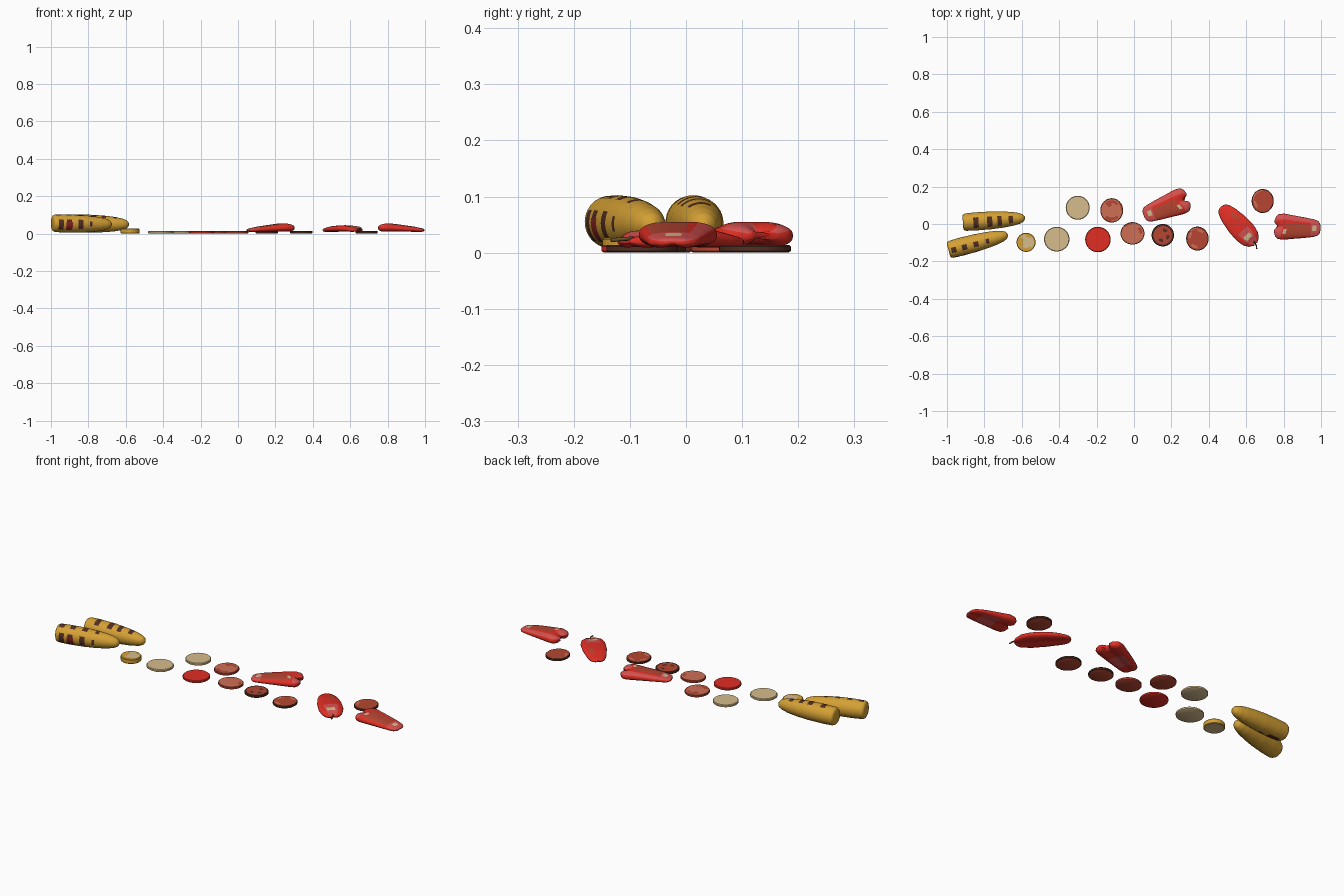
import bpy, math, random
from mathutils import Vector, Matrix

if "Cube" in bpy.data.objects:
    bpy.data.objects.remove(bpy.data.objects["Cube"])

random.seed(4)


def lin(v):
    v /= 255
    return v / 12.92 if v <= 0.04045 else ((v + 0.055) / 1.055) ** 2.4


COLOURS = {
    "corn gold": (212, 160, 52), "char brown": (82, 46, 34), "tan flesh": (214, 188, 140),
    "skin red": (224, 46, 36), "salmon": (206, 110, 84), "brick": (182, 70, 50),
    "pepper pink": (214, 82, 80), "stem olive": (104, 84, 40), "maroon char": (135, 34, 34),
}
MATS = {}
for n, c in COLOURS.items():
    m = bpy.data.materials.new(n)
    m.diffuse_color = (*[lin(v) for v in c], 1)
    m.use_nodes = True
    m.node_tree.nodes["Principled BSDF"].inputs["Base Color"].default_value = m.diffuse_color
    MATS[n] = m


def curve(points, t):
    """Piecewise linear look-up in (t, value) pairs."""
    for (a, va), (b, vb) in zip(points, points[1:]):
        if t <= b:
            return va + (vb - va) * (t - a) / max(b - a, 1e-9)
    return points[-1][1]


def loft(name, rings, matrix, paint, sharp=40):
    """Skin closed rings; paint(i, j) names the material of each face."""
    n = len(rings[0])
    verts = [p for r in rings for p in r]
    faces, names = [], []
    for i in range(len(rings) - 1):
        for j in range(n):
            k = (j + 1) % n
            faces.append((i * n + j, i * n + k, (i + 1) * n + k, (i + 1) * n + j))
            names.append(paint(i, j))
    faces.append(tuple(reversed(range(n))))
    names.append(paint(0, 0))
    faces.append(tuple(range(len(verts) - n, len(verts))))
    names.append(paint(len(rings) - 2, 0))
    me = bpy.data.meshes.new(name)
    me.from_pydata(verts, [], faces)
    used = sorted(set(names))
    for u in used:
        me.materials.append(MATS[u])
    for p, u in zip(me.polygons, names):
        p.material_index = used.index(u)
    me.shade_smooth()
    me.set_sharp_from_angle(angle=math.radians(sharp))
    ob = bpy.data.objects.new(name, me)
    ob.matrix_world = matrix
    bpy.context.collection.objects.link(ob)
    return ob


def along(a, b):
    """Matrix placing local x from point a towards b, in plan."""
    d = Vector(b) - Vector(a)
    return Matrix.Translation((a[0], a[1], 0)) @ Matrix.Rotation(math.atan2(d.y, d.x), 4, 'Z'), d.length


# Grilled corn cobs; each char patch is (t centre, half length, angle from, angle to, colour)
COB = [(0, .034), (.012, .042), (.04, .0465), (.2, .0485), (.45, .0475), (.65, .043),
       (.8, .037), (.91, .029), (.97, .020), (1, .006)]


def cob(name, a, b, patches):
    m, L = along(a, b)
    S, N = 70, 40
    ts = [0, .012] + [.03 + .97 * i / S for i in range(S + 1)]
    rings = []
    for t in ts:
        r, zc = curve(COB, t), .055 - .006 * t
        rings.append([(L * t, r * math.cos(2 * math.pi * j / N), zc + r * math.sin(2 * math.pi * j / N))
                      for j in range(N)])

    def paint(i, j):
        t, ang = (ts[i] + ts[i + 1]) / 2, 360 * (j + .5) / N
        for c, w, lo, hi, col in patches:
            if abs(t - c) < w and lo < ang < hi:
                return col
        return "corn gold"
    loft(name, rings, m, paint, 60)


CH, MA = "char brown", "maroon char"
cob("corn_cob_back", (-.915, .009), (-.583, .032),
    [(.21, .042, 66, 138, CH), (.43, .04, 66, 138, CH), (.59, .036, 66, 135, CH), (.77, .03, 66, 130, CH),
     (.19, .05, 235, 262, MA), (.19, .1, 222, 275, CH), (.4, .04, 230, 262, CH)])
cob("corn_cob_front", (-.992, -.139), (-.675, -.057),
    [(.09, .04, 80, 118, CH), (.27, .04, 80, 118, CH), (.46, .04, 80, 118, CH), (.65, .03, 80, 115, CH),
     (.25, .055, 168, 212, MA), (.11, .045, 155, 222, CH), (.25, .045, 155, 222, CH),
     (.45, .04, 155, 218, CH), (.62, .02, 160, 200, CH)])


# Round vegetable slices
def slice_(name, x, y, rx, ry, h, side, top, spots="char brown", odds=0.0, rim=None):
    N = 40
    prof = [(.05, 0), (.93, 0), (1, .003), (1, h - .003), (.95, h), (.82, h), (.6, h), (.35, h), (.05, h)]
    rings = [[(rx * k * math.cos(2 * math.pi * j / N), ry * k * math.sin(2 * math.pi * j / N), z)
              for j in range(N)] for k, z in prof]
    dirt = {(i, j) for i in range(4, 7) for j in range(N // 5) if random.random() < odds}

    def paint(i, j):
        if i < 1:
            return top if top != "salmon" else "brick"
        if i < 4:
            return side
        if (i, j // 5) in dirt:
            return spots
        return rim if rim and i == 4 else top
    loft(name, rings, Matrix.Translation((x, y, 0)), paint)


slice_("corn_slice", -.577, -.098, .051, .051, .026, "corn gold", "tan flesh", "corn gold", .35, "corn gold")
slice_("onion_slice_front", -.413, -.081, .068, .066, .014, "tan flesh", "tan flesh")
slice_("onion_slice_back", -.301, .087, .064, .064, .014, "tan flesh", "tan flesh")
slice_("tomato_slice_red", -.193, -.083, .068, .068, .014, "skin red", "skin red")
slice_("tomato_slice_back", -.119, .073, .061, .065, .014, "brick", "salmon", "brick", .15)
slice_("tomato_slice_middle", -.008, -.050, .064, .060, .014, "brick", "salmon", "brick", .05)
slice_("tomato_slice_charred", .154, -.060, .060, .060, .014, "char brown", "brick", "char brown", .25, "char brown")
slice_("tomato_slice_front", .339, -.078, .060, .064, .014, "char brown", "brick", "salmon", .12)
slice_("tomato_slice_right", .688, .123, .059, .064, .014, "char brown", "brick", "salmon", .08)


# Roasted pepper halves: domed, with a lobed wide end
def pepper(name, a, b, width, height, notch, paint_uv):
    m, L = along(a, b)
    S, N = 36, 48
    us = [.5 - .5 * math.cos(math.pi * i / S) for i in range(S + 1)]
    rings = []
    for u in us:
        w, h, g = curve(width, u), curve(height, u), u ** 4
        ring = []
        for j in range(N):
            an = 2 * math.pi * j / N
            c, s = math.cos(an), math.sin(an)
            v = math.copysign(abs(c) ** .85, c)
            z = .5 * h * math.copysign(abs(s) ** .8, s)
            dip = math.exp(-(v * 2.6) ** 2)
            z *= 1 - (.22 * g if s > 0 else .45) * dip
            mid = .007 + .5 * curve(height, min(max(u, .08), .92))
            ring.append((L * u - notch * g * dip, w * v, mid + z))
        rings.append(ring)

    def paint(i, j):
        an = 2 * math.pi * (j + .5) / N
        return paint_uv((us[i] + us[i + 1]) / 2, math.cos(an), math.sin(an))
    loft(name, rings, m, paint, 70)


FLARE = [(0, .012), (.015, .028), (.06, .040), (.15, .047), (.35, .055), (.6, .063),
         (.8, .070), (.92, .066), (.975, .052), (1, .030)]
RISE = [(0, .006), (.015, .014), (.06, .021), (.2, .029), (.5, .040), (.8, .050),
        (.92, .046), (.975, .034), (1, .016)]
LEAF = [(0, .010), (.02, .024), (.07, .036), (.2, .049), (.45, .060), (.7, .062),
        (.86, .052), (.95, .036), (1, .012)]
LOW = [(0, .006), (.02, .014), (.08, .023), (.3, .034), (.6, .038), (.85, .033), (.95, .022), (1, .008)]


def paint_flare(u, v, s):
    """Skin with a grilled patch on the dome and pink flesh around it; v > 0 is the front."""
    if s < -.3 and .25 < u < .65 and abs(v) < .6:
        return "pepper pink"
    if s < .25 or abs(v) > .9:
        return "skin red"
    if (.1 < u < .17 and -.2 < v < .25) or (.74 < u < .82 and .1 < v < .45):
        return "tan flesh"
    if .2 < u < .8 and -.3 < v < .8:
        return "brick"
    return "pepper pink" if u < .2 or v < -.55 or (u > .84 and v > 0) else "skin red"


def paint_leaf(u, v, s):
    if s > .3 and .2 < u < .42 and .15 < v < .5:
        return "brick"
    if s > .3 and .76 < u < .84 and -.35 < v < .2:
        return "tan flesh"
    return "pepper pink" if s > .3 and u > .65 and -.5 < v < .5 else "skin red"


pepper("pepper_half_left", (.052, .045), (.290, .137), FLARE, RISE, .03,
       lambda u, v, s: paint_flare(u, -v, s))
pepper("pepper_half_right", (.997, -.024), (.750, -.012), FLARE, RISE, .02, paint_flare)
pepper("pepper_half_stemmed", (.466, .092), (.650, -.108), LEAF, LOW, .01, paint_leaf)

# Thin curved pepper stem
path = [(.628, -.080, .024), (.645, -.098, .025), (.654, -.115, .024), (.656, -.134, .022)]
cu = bpy.data.curves.new("pepper_stem", 'CURVE')
cu.dimensions = '3D'
cu.bevel_depth = .0035
cu.bevel_resolution = 2
cu.use_fill_caps = True
sp = cu.splines.new('POLY')
sp.points.add(len(path) - 1)
for p, q in zip(sp.points, path):
    p.co = (*q, 1)
cu.materials.append(MATS["stem olive"])
bpy.context.collection.objects.link(bpy.data.objects.new("pepper_stem", cu))
